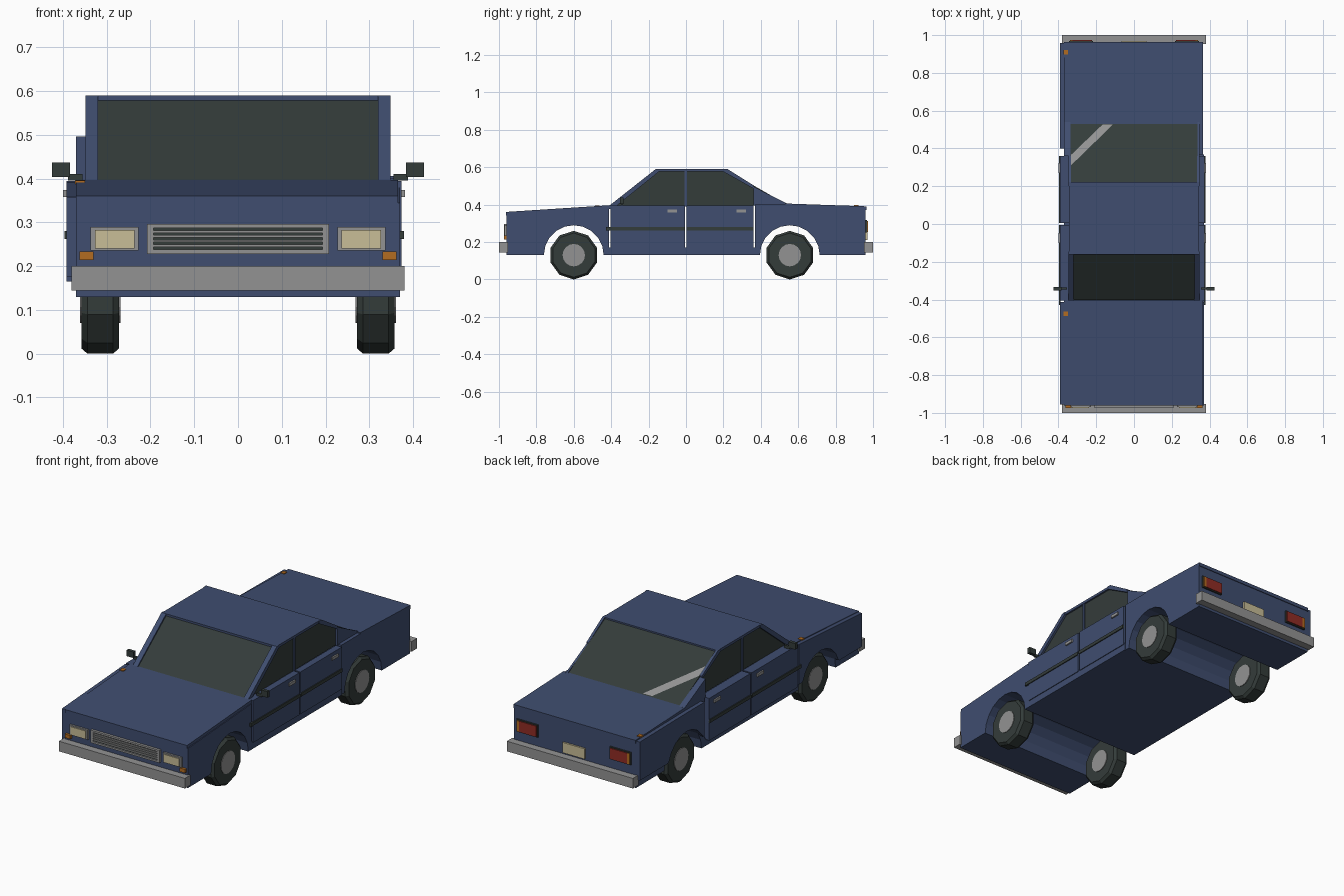
import bpy, bmesh, math

if "Cube" in bpy.data.objects:
    bpy.data.objects.remove(bpy.data.objects["Cube"])


def material(name, r, g, b):
    m = bpy.data.materials.new(name)
    m.diffuse_color = (r, g, b, 1)
    m.use_nodes = True
    m.node_tree.nodes["Principled BSDF"].inputs["Base Color"].default_value = m.diffuse_color
    return m


BLUE = material("body blue", 0.050, 0.075, 0.160)
DARK = material("dark glass", 0.034, 0.045, 0.042)
GREY = material("bumper grey", 0.29, 0.29, 0.29)
CREAM = material("lamp cream", 0.58, 0.51, 0.31)
ORANGE = material("indicator orange", 0.45, 0.15, 0.015)
RED = material("tail lamp red", 0.28, 0.025, 0.018)


def prism(name, profile, x0, x1, mat):
    """Extrude a side profile of (y, z) points from x0 to x1."""
    bm = bmesh.new()
    a = [bm.verts.new((x0, y, z)) for y, z in profile]
    b = [bm.verts.new((x1, y, z)) for y, z in profile]
    n = len(profile)
    bm.faces.new(a)
    bm.faces.new(b[::-1])
    for i in range(n):
        j = (i + 1) % n
        bm.faces.new((a[j], a[i], b[i], b[j]))
    bmesh.ops.recalc_face_normals(bm, faces=bm.faces)
    me = bpy.data.meshes.new(name)
    bm.to_mesh(me)
    bm.free()
    me.materials.append(mat)
    ob = bpy.data.objects.new(name, me)
    bpy.context.collection.objects.link(ob)
    return ob


def box(name, x, y, z, mat):
    return prism(name, [(y[0], z[0]), (y[1], z[0]), (y[1], z[1]), (y[0], z[1])],
                 x[0], x[1], mat)


def pair(name, x, y, z, mat):
    """The same box on both sides of the car."""
    box("right_" + name, x, y, z, mat)
    box("left_" + name, (-x[1], -x[0]), y, z, mat)


def arch(yc, base, r=0.16, h=0.16):
    """Wheel arch outline from front to back, closed at height base."""
    pts = [(yc - r * math.cos(math.pi * i / 10), 0.13 + h * math.sin(math.pi * i / 10))
           for i in range(11)]
    return [(y, max(z, base)) for y, z in pts]


FRONT_AXLE, REAR_AXLE = -0.60, 0.555

# Front and rear body blocks, arches running the full width
prism("front_body", [(-0.96, 0.13)] + arch(FRONT_AXLE, 0.13) +
      [(-0.412, 0.13), (-0.412, 0.38), (-0.96, 0.345)], -0.37, 0.37, BLUE)
prism("hood", [(-0.962, 0.342), (-0.405, 0.377), (-0.405, 0.397), (-0.962, 0.361)],
      -0.37, 0.366, BLUE)
prism("rear_body", [(0.368, 0.13)] + arch(REAR_AXLE, 0.13) +
      [(0.96, 0.13), (0.96, 0.385), (0.53, 0.40), (0.368, 0.40)], -0.37, 0.366, BLUE)
prism("trunk_lid", [(0.53, 0.385), (0.964, 0.372), (0.964, 0.391), (0.53, 0.406)],
      -0.37, 0.366, BLUE)
box("floor", (-0.37, 0.37), (-0.412, 0.368), (0.13, 0.172), BLUE)

# Left outer fender skins
prism("left_front_fender", [(-0.955, 0.175)] + arch(FRONT_AXLE, 0.175) +
      [(-0.412, 0.175), (-0.412, 0.393), (-0.955, 0.358)], -0.392, -0.368, BLUE)
prism("left_rear_fender", [(0.40, 0.20)] + arch(REAR_AXLE, 0.175)[2:] +
      [(0.958, 0.175), (0.958, 0.385), (0.54, 0.39), (0.40, 0.39)],
      -0.392, -0.368, BLUE)

# Doors with trim strips and handles
for label, y0, y1, hy in (("front", -0.404, -0.005, -0.1), ("rear", 0.004, 0.36, 0.27)):
    for side, xa, xb in (("right", 0.338, 0.374), ("left", -0.392, -0.338)):
        out = xb if side == "right" else xa
        s = 1 if out > 0 else -1
        tag = side + "_" + label
        box(tag + "_door", (xa, xb), (y0, y1), (0.165, 0.395), BLUE)
        box(tag + "_trim", sorted((out - s * 0.004, out + s * 0.005)),
            (y0 - (0.025 if label == "front" else 0), y1), (0.262, 0.28), DARK)
        box(tag + "_handle", sorted((out - s * 0.004, out + s * 0.008)),
            (hy, hy + 0.052), (0.358, 0.374), GREY)

# Cabin glass, roof and pillars
prism("cabin_glass", [(-0.402, 0.393), (0.53, 0.396), (0.53, 0.406), (0.222, 0.582),
                      (-0.158, 0.582)], -0.336, 0.336, DARK)
box("roof", (-0.345, 0.345), (-0.162, 0.222), (0.576, 0.59), BLUE)
for side, s in (("right", 1), ("left", -1)):
    prism(side + "_front_pillar", [(-0.412, 0.393), (-0.372, 0.393), (-0.145, 0.576),
                                   (-0.145, 0.59), (-0.162, 0.59)],
          s * 0.32, s * 0.348, BLUE)
    prism(side + "_rear_pillar", [(0.36, 0.395), (0.54, 0.395), (0.54, 0.406),
                                  (0.36, 0.497)],
          s * 0.336, s * (0.347 if s > 0 else 0.37), BLUE)
    prism(side + "_roof_rail", [(0.20, 0.576), (0.36, 0.486), (0.36, 0.504),
                                (0.222, 0.59), (0.20, 0.59)],
          s * 0.334, s * 0.348, BLUE)
    box(side + "_middle_pillar", sorted((s * 0.33, s * 0.343)), (-0.007, 0.006),
        (0.39, 0.58), BLUE)

# Reflection stripe following the slope of the rear window
def on_glass(x, y):
    return (x, y, 0.582 - (y - 0.222) * 0.176 / 0.308 + 0.004)


me = bpy.data.meshes.new("window_stripe")
me.from_pydata([on_glass(-0.334, 0.31), on_glass(-0.11, 0.528),
                on_glass(-0.165, 0.528), on_glass(-0.334, 0.365)], [], [(0, 1, 2, 3)])
me.materials.append(GREY)
bpy.context.collection.objects.link(bpy.data.objects.new("window_stripe", me))

# Bumpers
box("front_bumper", (-0.38, 0.38), (-1.0, -0.952), (0.145, 0.2), GREY)
box("rear_bumper", (-0.38, 0.38), (0.952, 1.0), (0.145, 0.2), GREY)

# Grille: dark plate, frame and bars
box("grille_plate", (-0.2, 0.2), (-0.966, -0.955), (0.232, 0.294), DARK)
pair("grille_end", (0.193, 0.208), (-0.974, -0.955), (0.228, 0.297), GREY)
box("grille_top", (-0.2, 0.2), (-0.974, -0.955), (0.287, 0.297), GREY)
box("grille_bottom", (-0.2, 0.2), (-0.974, -0.955), (0.228, 0.238), GREY)
for i in range(4):
    z = 0.2445 + i * 0.0105
    box("grille_bar", (-0.195, 0.195), (-0.971, -0.955), (z, z + 0.0055), GREY)

# Headlights and indicators
pair("headlight_frame", (0.227, 0.337), (-0.97, -0.955), (0.236, 0.29), GREY)
pair("headlight", (0.237, 0.327), (-0.974, -0.965), (0.241, 0.283), CREAM)
pair("indicator", (0.33, 0.362), (-0.974, -0.955), (0.214, 0.234), ORANGE)

# Tail lamps and number plate
pair("tail_lamp_housing", (0.217, 0.345), (0.955, 0.968), (0.25, 0.318), DARK)
pair("tail_lamp", (0.222, 0.325), (0.96, 0.973), (0.255, 0.313), RED)
pair("tail_indicator", (0.325, 0.34), (0.96, 0.973), (0.255, 0.313), ORANGE)
box("number_plate", (-0.066, 0.066), (0.955, 0.97), (0.21, 0.266), CREAM)

# Small marker lamps along the left edge
for label, y, z in (("front", -0.475, 0.388), ("rear", 0.91, 0.389)):
    box(label + "_marker", (-0.372, -0.35), (y - 0.012, y + 0.012), (z, z + 0.008), ORANGE)

# Door mirrors
pair("mirror", (0.384, 0.425), (-0.352, -0.334), (0.404, 0.437), DARK)
pair("mirror_stem", (0.355, 0.388), (-0.348, -0.336), (0.396, 0.411), DARK)


# Wheels: ten-sided tyre with chamfered edges and a flat hub
def lathe(name, rings, x_sign, y, mat, sides):
    bm = bmesh.new()
    loops = []
    for x, r in rings:
        loops.append([bm.verts.new((x_sign * x, y + r * math.sin(2 * math.pi * i / sides),
                                    0.13 + r * math.cos(2 * math.pi * i / sides)))
                      for i in range(sides)])
    for a, b in zip(loops, loops[1:]):
        for i in range(sides):
            j = (i + 1) % sides
            bm.faces.new((a[i], a[j], b[j], b[i]))
    bm.faces.new(loops[0])
    bm.faces.new(loops[-1])
    bmesh.ops.recalc_face_normals(bm, faces=bm.faces)
    mesh = bpy.data.meshes.new(name)
    bm.to_mesh(mesh)
    bm.free()
    mesh.materials.append(mat)
    bpy.context.collection.objects.link(bpy.data.objects.new(name, mesh))


for label, y in (("front", FRONT_AXLE), ("rear", REAR_AXLE)):
    for side, s in (("right", 1), ("left", -1)):
        lathe(f"{side}_{label}_tyre", [(0.272, 0.118), (0.286, 0.13), (0.344, 0.13),
                                       (0.358, 0.118)], s, y, DARK, 10)
        lathe(f"{side}_{label}_hub", [(0.268, 0.06), (0.361, 0.06)], s, y, GREY, 16)
